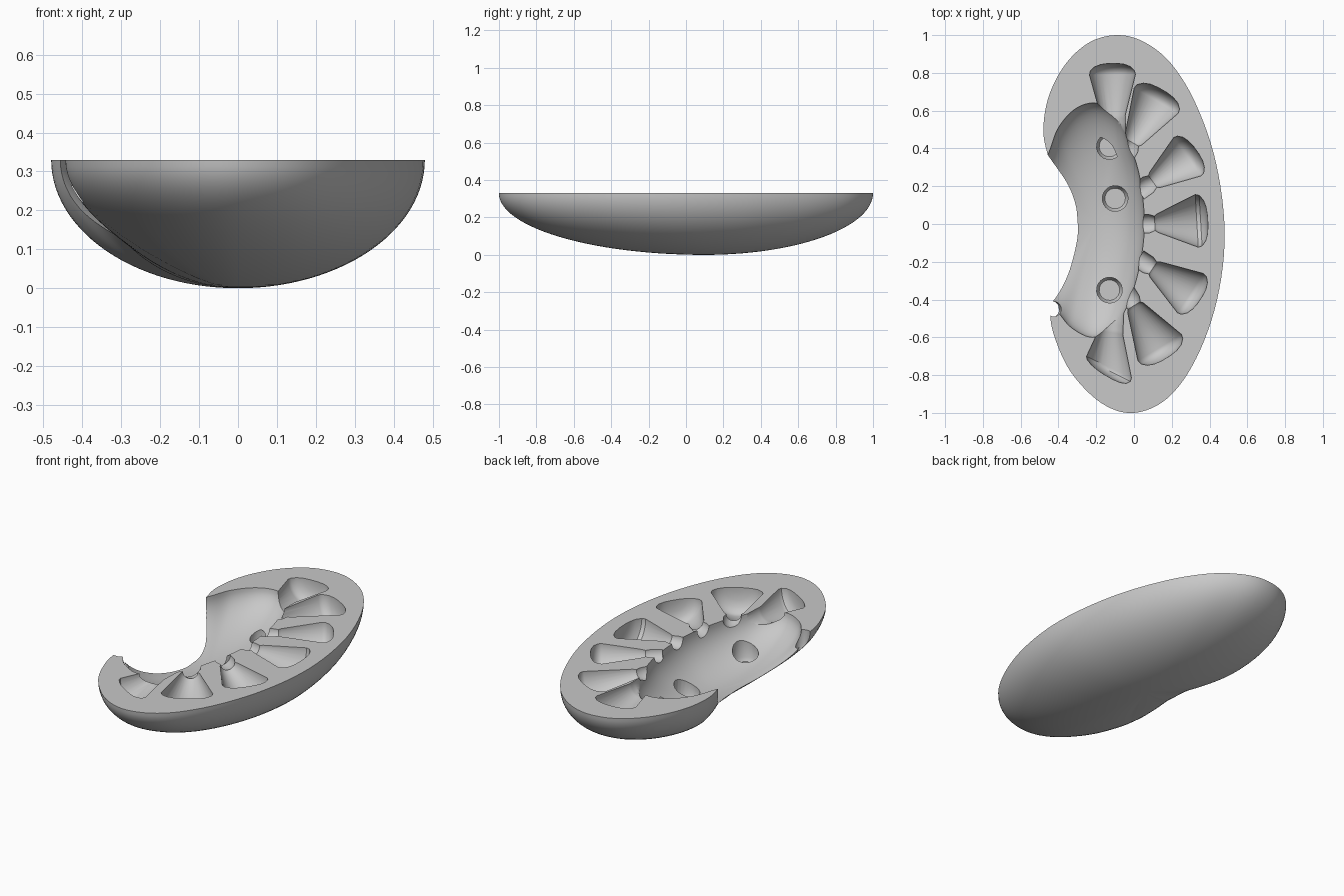
import bpy, bmesh, math
from mathutils import Vector

if "Cube" in bpy.data.objects:
    bpy.data.objects.remove(bpy.data.objects["Cube"])

TOP = 0.33

grey = bpy.data.materials.new("plain grey")
grey.use_nodes = True
grey.diffuse_color = (0.58, 0.58, 0.58, 1)
grey.node_tree.nodes["Principled BSDF"].inputs["Base Color"].default_value = (0.58, 0.58, 0.58, 1)


def make_object(name, bm):
    bmesh.ops.recalc_face_normals(bm, faces=bm.faces)
    mesh = bpy.data.meshes.new(name)
    bm.to_mesh(mesh)
    bm.free()
    mesh.materials.append(grey)
    ob = bpy.data.objects.new(name, mesh)
    bpy.context.collection.objects.link(ob)
    return ob


def smooth_loop(points, steps):
    """Closed Catmull-Rom curve through the points."""
    pts = [Vector(p) for p in points]
    n, out = len(pts), []
    for i in range(n):
        a, b, c, d = (pts[(i + k) % n] for k in (-1, 0, 1, 2))
        for s in range(steps):
            t = s / steps
            out.append(0.5 * (2 * b + (c - a) * t + (2 * a - 5 * b + 4 * c - d) * t**2
                              + (3 * b - a - 3 * c + d) * t**3))
    return out


def bowl(name, outline, centre, depth, rings, lid=0.0, tuck=0.0):
    """Half ellipsoid whose rim follows an outline, closed by a flat lid.
    Tuck narrows the right front lobe towards the bottom."""
    bm = bmesh.new()
    centre = Vector(centre)
    levels = [(1, 0, TOP + lid)] if lid else []
    for k in range(rings):
        t = k / rings * math.pi / 2
        levels.append((math.cos(t), math.sin(t), TOP - depth * math.sin(t)))
    loops = []
    for scale, sink, z in levels:
        loop = []
        for p in outline:
            x, y = centre + (p - centre) * scale
            if x < 0:
                x *= 1 - tuck * sink**2 * min(1, max(0, -p.y / 0.5))
            loop.append(bm.verts.new((x, y, z)))
        loops.append(loop)
    n = len(outline)
    for lower, upper in zip(loops, loops[1:]):
        for i in range(n):
            j = (i + 1) % n
            bm.faces.new((lower[i], lower[j], upper[j], upper[i]))
    pole = bm.verts.new((*centre, TOP - depth))
    for i in range(n):
        bm.faces.new((loops[-1][i], loops[-1][(i + 1) % n], pole))
    bm.faces.new(loops[0])
    return make_object(name, bm)


def lathe(name, start, end, profile, sides=32, slant=0.0):
    """Solid of revolution; profile holds (distance along axis, radius).
    Slant shears the far end sideways along the axis."""
    start, end = Vector(start), Vector(end)
    axis = (end - start).normalized()
    side = axis.cross(Vector((0, 0, 1)))
    turn = axis.to_track_quat('Z', 'Y')
    bm = bmesh.new()
    loops = []
    for d, r in profile:
        loop = []
        for i in range(sides):
            angle = 2 * math.pi * (i + 0.37) / sides
            offset = turn @ Vector((r * math.cos(angle), r * math.sin(angle), 0))
            shift = slant * offset.dot(side) * max(0, d) / profile[-1][0]
            loop.append(bm.verts.new(start + offset + axis * (d + shift)))
        loops.append(loop)
    for a, b in zip(loops, loops[1:]):
        for i in range(sides):
            j = (i + 1) % sides
            bm.faces.new((a[i], a[j], b[j], b[i]))
    bm.faces.new(loops[0])
    bm.faces.new(loops[-1])
    return make_object(name, bm)


# Outer bean-shaped half body
body_outline = smooth_loop([
    (-0.08, 1.0), (0.06, 0.96), (0.2, 0.845), (0.33, 0.63), (0.435, 0.32), (0.48, -0.05),
    (0.44, -0.4), (0.33, -0.71), (0.18, -0.92), (0, -1.0), (-0.17, -0.95), (-0.33, -0.79),
    (-0.42, -0.6), (-0.445, -0.45), (-0.425, -0.27), (-0.385, -0.08), (-0.38, 0.06),
    (-0.405, 0.21), (-0.455, 0.36), (-0.48, 0.5), (-0.45, 0.68), (-0.36, 0.85),
    (-0.23, 0.965)], 6)
body = bowl("half_body", body_outline, (0, 0.1), TOP, 28, tuck=0.45)

# Central hollow, open on the notched side
hollow_outline = smooth_loop([
    (-0.45, 0.38), (-0.4, 0.51), (-0.31, 0.61), (-0.2, 0.64), (-0.09, 0.58), (-0.03, 0.44),
    (0.03, 0.25), (0.055, 0), (0.03, -0.22), (-0.03, -0.42), (-0.11, -0.55), (-0.22, -0.6),
    (-0.33, -0.55), (-0.4, -0.47), (-0.48, -0.38), (-0.54, -0.2), (-0.55, 0), (-0.52, 0.22)], 6)
cutters = [bowl("central_hollow", hollow_outline, (-0.2, 0.01), 0.21, 18, lid=0.1)]

# Ring of cone hollows: inner point, outer point, neck radius, wide radius, slant of the end
cones = [
    ((-0.11, 0.5), (-0.115, 0.85), 0.065, 0.122, 0),
    ((-0.04, 0.38), (0.15, 0.71), 0.04, 0.135, 0),
    ((0.05, 0.19), (0.33, 0.39), 0.038, 0.125, 0),
    ((0.05, 0), (0.39, 0.02), 0.038, 0.14, 0),
    ((0.05, -0.2), (0.35, -0.4), 0.038, 0.125, 0),
    ((-0.03, -0.38), (0.17, -0.71), 0.038, 0.135, 0),
    ((-0.12, -0.5), (-0.135, -0.81), 0.065, 0.122, -0.5),
]
for i, (inner, outer, neck, wide, slant) in enumerate(cones):
    a, b = (*inner, TOP + 0.0007), (*outer, TOP + 0.0007)
    length = (Vector(b) - Vector(a)).length
    flare = 1.3 if neck < 0.05 else 1.0
    profile = [(-0.03, neck * flare), (0.03, neck * flare), (0.06, neck),
               (0.075, neck * flare), (length * 0.83, wide), (length * 0.89, wide * 0.96),
               (length * 0.95, wide * 0.78), (length * 0.985, wide * 0.52),
               (length, wide * 0.2)]
    cutters.append(lathe(f"cone_hollow_{i + 1}", a, b, profile, slant=slant))

# Round pits in the floor of the hollow
pits = [(-0.13, 0.41, 0.065, 0.068), (-0.1, 0.135, 0.065, 0.068), (-0.13, -0.35, 0.1, 0.068)]
for i, (x, y, z, r) in enumerate(pits):
    cutters.append(lathe(f"floor_pit_{i + 1}", (x, y, z), (x, y, 0.25),
                         [(0, r * 0.8), (0.02, r), (0.12, r)], 20))

# Small bite out of the rim beside the notch
cutters.append(lathe("rim_bite", (-0.425, -0.45, 0.22), (-0.425, -0.45, 0.4),
                     [(0, 0.03), (0.03, 0.04), (0.18, 0.04)], 20))

# Carve the body and discard the cutters
bpy.context.view_layer.objects.active = body
for cutter in cutters:
    mod = body.modifiers.new("carve", 'BOOLEAN')
    mod.operation = 'DIFFERENCE'
    mod.solver = 'EXACT'
    mod.object = cutter
    cutter.hide_render = True
    bpy.ops.object.modifier_apply(modifier=mod.name)
    bpy.data.objects.remove(cutter)

bpy.ops.object.select_all(action='DESELECT')
body.select_set(True)
bpy.ops.object.shade_smooth_by_angle(angle=math.radians(35))
